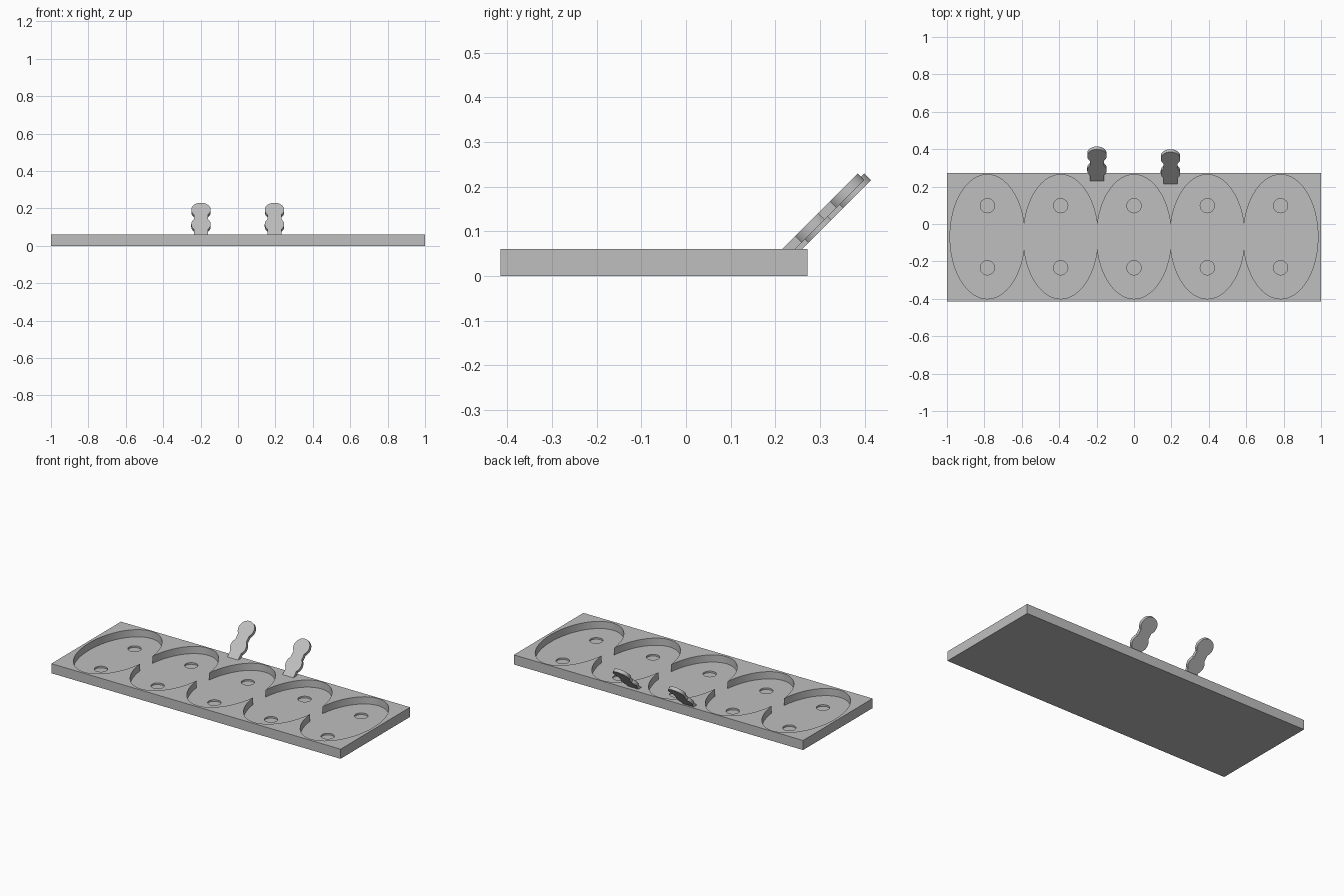
import bpy, bmesh, math
from mathutils import Matrix

cube = bpy.data.objects.get("Cube")
if cube:
    bpy.data.objects.remove(cube, do_unlink=True)

grey = bpy.data.materials.new("plain_grey")
grey.use_nodes = True
grey.diffuse_color = (0.52, 0.52, 0.52, 1)
grey.node_tree.nodes["Principled BSDF"].inputs["Base Color"].default_value = grey.diffuse_color

PLATE_TOP = 0.06
PLATE_Y = -0.0715
POCKET_Y = -0.068
PITCH = 0.392


def make_object(name, bm):
    bmesh.ops.recalc_face_normals(bm, faces=bm.faces)
    mesh = bpy.data.meshes.new(name)
    bm.to_mesh(mesh)
    bm.free()
    mesh.materials.append(grey)
    obj = bpy.data.objects.new(name, mesh)
    bpy.context.collection.objects.link(obj)
    return obj


def select_only(obj):
    bpy.ops.object.select_all(action='DESELECT')
    obj.select_set(True)
    bpy.context.view_layer.objects.active = obj


def prism(name, outline, low, high):
    """Extrude a flat outline between two heights."""
    bm = bmesh.new()
    face = bm.faces.new([bm.verts.new((x, y, low)) for x, y in outline])
    side = bmesh.ops.extrude_face_region(bm, geom=[face])["geom"]
    verts = [v for v in side if isinstance(v, bmesh.types.BMVert)]
    bmesh.ops.translate(bm, verts=verts, vec=(0, 0, high - low))
    return make_object(name, bm)


def ellipse(cx, cy, rx, ry, count):
    return [(cx + rx * math.cos(math.tau * i / count),
             cy + ry * math.sin(math.tau * i / count)) for i in range(count)]


def cut(target, outline, floor):
    """Sink an outline into the target down to the floor height."""
    cutter = prism("cutter", outline, floor, PLATE_TOP + 0.05)
    cutter.hide_render = True
    mod = target.modifiers.new("cut", 'BOOLEAN')
    mod.operation = 'DIFFERENCE'
    mod.solver = 'EXACT'
    mod.object = cutter
    select_only(target)
    bpy.ops.object.modifier_apply(modifier=mod.name)
    bpy.data.objects.remove(cutter, do_unlink=True)


# Base plate with five overlapping oval pockets, two shallow holes in each
half_y = 0.3435
plate = prism("base_plate", [(-1, PLATE_Y - half_y), (1, PLATE_Y - half_y),
                             (1, PLATE_Y + half_y), (-1, PLATE_Y + half_y)], 0, PLATE_TOP)
centres = [PITCH * i for i in range(-2, 3)]
for cx in centres:
    cut(plate, ellipse(cx, POCKET_Y, 0.1995, 0.332, 96), 0.015)
for cx in centres:
    for side in (-1, 1):
        cut(plate, ellipse(cx, POCKET_Y + side * 0.166, 0.038, 0.038, 40), 0.005)


# Leaning tabs: a straight stem with two round lobes
def tab_outline(stem=0.0375, radius=0.052, lower=0.078, upper=0.188):
    start = math.acos(stem / radius)
    right = [(stem, -0.03)]
    for centre, end in ((lower, start), (upper, math.pi / 2)):
        for i in range(21):
            a = -start + (end + start) * i / 20
            right.append((radius * math.cos(a), centre + radius * math.sin(a)))
    left = [(-x, y) for x, y in reversed(right[:-1])]
    return right + left


tabs = []
for name, x, y in (("right_tab", -0.198, 0.23), ("left_tab", 0.195, 0.215)):
    tab = prism(name, tab_outline(), -0.021, 0)
    tab.data.transform(Matrix.Translation((x, y, PLATE_TOP)) @ Matrix.Rotation(math.pi / 4, 4, 'X'))
    tabs.append(tab)

# Smooth curved walls, keep the rims sharp
for obj in [plate] + tabs:
    select_only(obj)
    bpy.ops.object.shade_smooth_by_angle(angle=math.radians(30))
